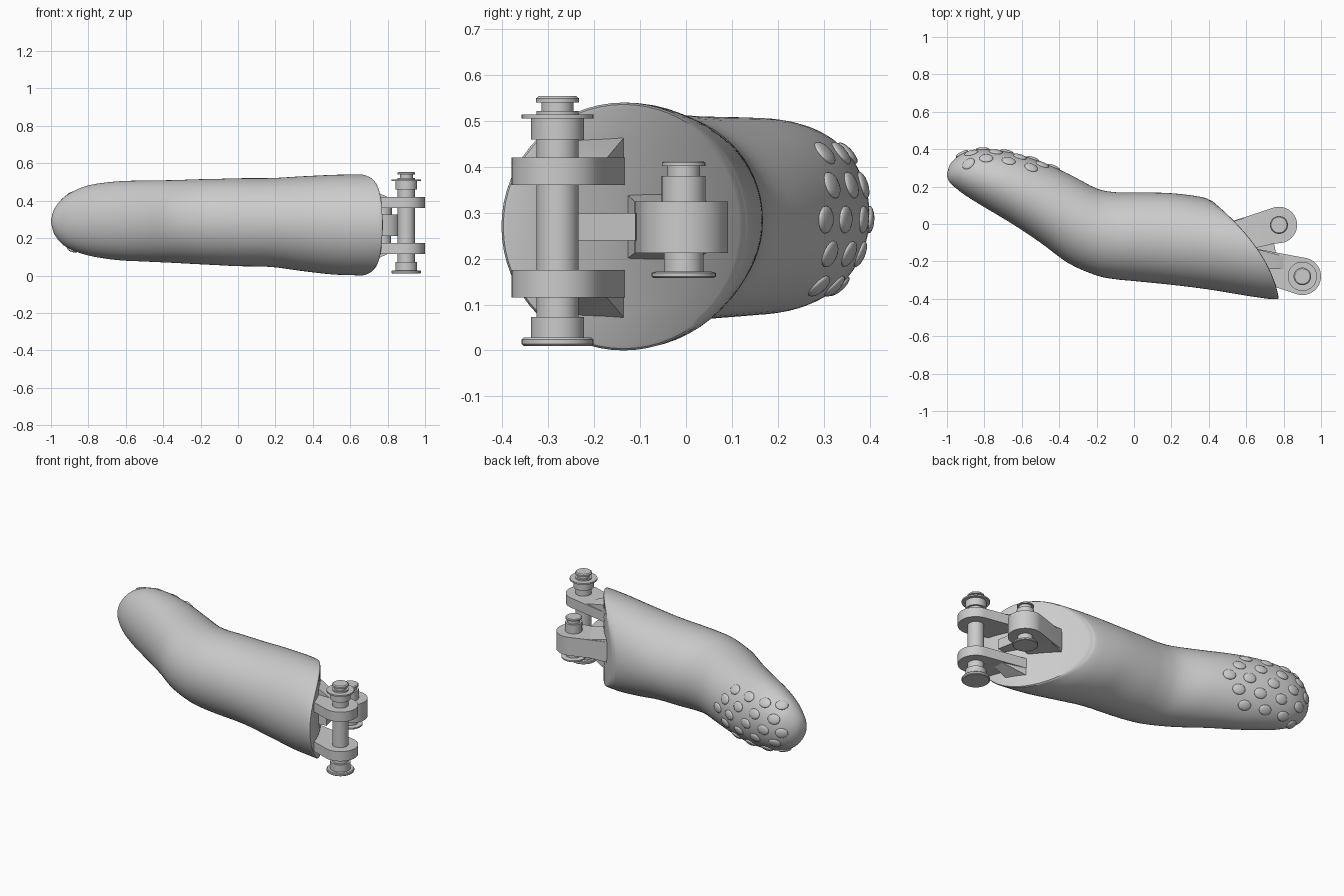
import bpy, bmesh, math
from mathutils import Vector, Matrix
from mathutils.bvhtree import BVHTree

if "Cube" in bpy.data.objects:
    bpy.data.objects.remove(bpy.data.objects["Cube"], do_unlink=True)

grey = bpy.data.materials.new("plain grey")
grey.use_nodes = True
grey.diffuse_color = (0.6, 0.6, 0.6, 1)
grey.node_tree.nodes["Principled BSDF"].inputs["Base Color"].default_value = (0.6, 0.6, 0.6, 1)


def finish(name, bm, angle=35):
    """Turn a bmesh into a smooth-shaded object with sharp edges kept."""
    bmesh.ops.recalc_face_normals(bm, faces=bm.faces[:])
    mesh = bpy.data.meshes.new(name)
    bm.to_mesh(mesh)
    bm.free()
    mesh.materials.append(grey)
    ob = bpy.data.objects.new(name, mesh)
    bpy.context.collection.objects.link(ob)
    bpy.ops.object.select_all(action='DESELECT')
    ob.select_set(True)
    bpy.context.view_layer.objects.active = ob
    bpy.ops.object.shade_smooth_by_angle(angle=math.radians(angle))
    return ob


def skin(bm, rings, closed_ends=True):
    """Bridge equal rings of points with quads and close both ends."""
    loops = [[bm.verts.new(p) for p in ring] for ring in rings]
    n = len(loops[0])
    for a, b in zip(loops, loops[1:]):
        for i in range(n):
            j = (i + 1) % n
            bm.faces.new((a[i], a[j], b[j], b[i]))
    if closed_ends:
        bm.faces.new(loops[0][::-1])
        bm.faces.new(loops[-1])


# Finger body: back edge x y, front edge x y, top z, bottom z, bulge
STATIONS = [
    (-1.0, .265, -1.0, .255, .295, .285, 0),
    (-.985, .315, -.985, .222, .350, .228, 0),
    (-.95, .355, -.95, .190, .400, .178, 0),
    (-.90, .384, -.90, .152, .440, .143, 0),
    (-.80, .400, -.80, .090, .482, .107, 0),
    (-.65, .380, -.65, .000, .503, .083, 0),
    (-.50, .333, -.50, -.10, .508, .075, 0),
    (-.35, .268, -.35, -.21, .510, .068, 0),
    (-.20, .190, -.20, -.275, .515, .060, 0),
    (-.10, .170, -.10, -.295, .517, .055, 0),
    (0.0, .168, 0.0, -.305, .520, .050, 0),
    (.15, .167, .20, -.325, .521, .046, .1),
    (.25, .160, .40, -.350, .530, .025, .3),
    (.34, .148, .60, -.383, .538, .006, .5),
    (.385, .138, .72, -.400, .540, .002, .7),
    (.40, .130, .765, -.402, .540, .000, .76),
]
SEG = 64


def section(s, scale=1.0, push=0.0):
    """Oval ring whose x follows the slanted, slightly curved cut."""
    xa, ya, xb, yb, zt, zb, k = s
    pts = []
    for i in range(SEG):
        t = 2 * math.pi * i / SEG
        y = (ya + yb) / 2 + scale * (ya - yb) / 2 * math.cos(t)
        z = (zt + zb) / 2 + scale * (zt - zb) / 2 * math.sin(t)
        v = (ya - y) / (ya - yb)
        pts.append((xa + (xb - xa) * (v + k * (v - v * v)) + push, y, z))
    return pts


def catmull(p0, p1, p2, p3, t):
    return tuple(.5 * (2 * b + (c - a) * t + (2 * a - 5 * b + 4 * c - d) * t * t
                       + (3 * b - a - 3 * c + d) * t ** 3)
                 for a, b, c, d in zip(p0, p1, p2, p3))


rings = []
last = len(STATIONS) - 1
for i in range(last):
    quad = [STATIONS[min(max(i + o, 0), last)] for o in (-1, 0, 1, 2)]
    rings += [section(catmull(*quad, j / 4)) for j in range(4)]
rings.append(section(STATIONS[-1]))
# Rounded rim, then the cut face
rings += [section(STATIONS[-1], s, p) for s, p in
          ((.985, .008), (.95, .010), (.7, .010), (.4, .010), (.08, .010))]
bm = bmesh.new()
skin(bm, rings)
bmesh.ops.recalc_face_normals(bm, faces=bm.faces[:])
surface = BVHTree.FromBMesh(bm)
finish("finger_body", bm, 30)

# Grip nubs in staggered rows on the fingertip pad
ROWS = [(.285, (-.43, -.54, -.68, -.81, -.92))]
for z in (.36, .21):
    ROWS.append((z, (-.49, -.61, -.74, -.87)))
for z in (.43, .14):
    ROWS.append((z, (-.55, -.67, -.79, -.885)))
bm = bmesh.new()
for z, xs in ROWS:
    for x in xs:
        hit, normal, _, _ = surface.ray_cast(Vector((x, 2, z)), Vector((0, -1, 0)))
        if hit is None:
            continue
        side = Vector((0, 0, 1)).cross(normal).normalized()
        up = normal.cross(side)
        rot = Matrix((side, up, normal)).transposed().to_4x4()
        mat = Matrix.Translation(hit) @ rot @ Matrix.Diagonal((.037, .030, .011, 1))
        bmesh.ops.create_uvsphere(bm, u_segments=20, v_segments=10, radius=1, matrix=mat)
finish("grip_nubs", bm, 60)


def pin(name, x, y, profile):
    """Turned pin from (radius, z) steps."""
    bm = bmesh.new()
    skin(bm, [[(x + r * math.cos(a), y + r * math.sin(a), z)
               for a in (2 * math.pi * i / 40 for i in range(40))] for r, z in profile])
    finish(name, bm)


def hull(name, points):
    bm = bmesh.new()
    for p in points:
        bm.verts.new(p)
    res = bmesh.ops.convex_hull(bm, input=bm.verts[:])
    junk = [v for v in res["geom_interior"] + res["geom_unused"]
            if isinstance(v, bmesh.types.BMVert)]
    bmesh.ops.delete(bm, geom=list(set(junk)), context='VERTS')
    bmesh.ops.dissolve_limit(bm, angle_limit=.01, verts=bm.verts[:], edges=bm.edges[:])
    finish(name, bm)


def lug(name, cx, cy, r, z0, z1, base):
    """Rounded boss tapering out from base points inside the body."""
    outline = [(cx + r * math.cos(2 * math.pi * i / 48),
                cy + r * math.sin(2 * math.pi * i / 48)) for i in range(48)] + base
    hull(name, [(x, y, z) for x, y in outline for z in (z0, z1)])


# Front clevis: two lugs with flared roots
BX, BY = .90, -.28
for name, z0, z1, flare in (("upper", .36, .42, .47), ("lower", .115, .175, .065)):
    lug(name + "_front_lug", BX, BY, .10, z0, z1, [(.64, -.13), (.72, -.325)])
    inner, outer = (z0, z1) if flare > z1 else (z1, z0)
    hull(name + "_lug_root", [(.64, -.13, inner), (.64, -.13, flare),
                              (.69, -.24, inner), (.69, -.24, flare),
                              (.80, -.172, inner), (.80, -.172, outer),
                              (.80, -.24, inner), (.80, -.24, outer)])

# Web between the front and back hinges
hull("hinge_web", [(x, y, z) for x, y in
                   ((.60, -.09), (.75, -.11), (.775, -.24), (.68, -.25))
                   for z in (.24, .30)])

# Long front pin with flanges and a stepped head
pin("front_pin", BX, BY, [
    (.074, .010), (.078, .014), (.078, .024), (.074, .028), (.058, .028), (.058, .073),
    (.046, .073), (.046, .46), (.058, .46), (.058, .505), (.078, .505), (.078, .514),
    (.046, .514), (.046, .522), (.035, .522), (.035, .540), (.047, .540), (.047, .549),
    (.041, .554)])

# Back lug with its root and short pin
CX, CY = .775, -.005
lug("back_lug", CX, CY, .097, .212, .325, [(.51, .01), (.60, -.125)])
hull("back_lug_root", [(.51, .01, .195), (.51, .01, .345), (.62, -.135, .195),
                       (.62, -.135, .345), (.64, .045, .212), (.64, .045, .325),
                       (.72, -.112, .212), (.72, -.112, .325)])
pin("back_pin", CX, CY, [
    (.066, .158), (.070, .161), (.070, .169), (.060, .172), (.043, .172), (.043, .325),
    (.048, .325), (.048, .380), (.036, .380), (.036, .402), (.047, .402), (.047, .409),
    (.042, .413)])
